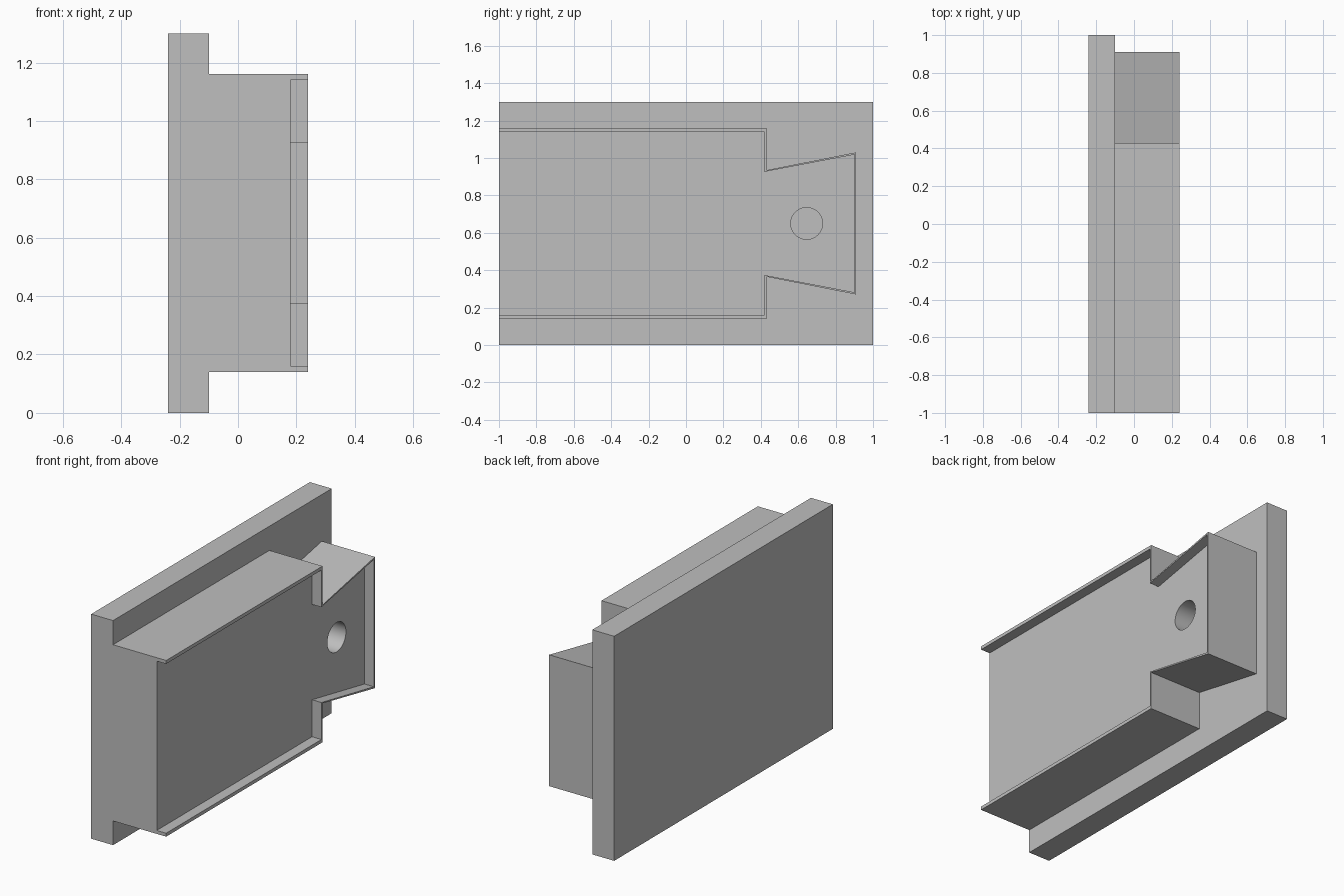
import bpy
import bmesh
from mathutils import Matrix

MID_Z = 0.65

cube = bpy.data.objects.get("Cube")
if cube:
    bpy.data.objects.remove(cube, do_unlink=True)

grey = bpy.data.materials.new("plain grey")
grey.use_nodes = True
grey.diffuse_color = (0.52, 0.52, 0.52, 1)
grey.node_tree.nodes["Principled BSDF"].inputs["Base Color"].default_value = grey.diffuse_color


def add_object(name, bm):
    bmesh.ops.recalc_face_normals(bm, faces=bm.faces)
    mesh = bpy.data.meshes.new(name)
    bm.to_mesh(mesh)
    bm.free()
    mesh.materials.append(grey)
    obj = bpy.data.objects.new(name, mesh)
    bpy.context.collection.objects.link(obj)
    return obj


def extrude_profile(name, half, x0, x1):
    """Mirror (y, half height) points about the middle and extrude along x."""
    outline = half + [(y, -h) for y, h in reversed(half)]
    bm = bmesh.new()
    face = bm.faces.new([bm.verts.new((x0, y, MID_Z + h)) for y, h in outline])
    moved = bmesh.ops.extrude_face_region(bm, geom=[face])["geom"]
    verts = [v for v in moved if isinstance(v, bmesh.types.BMVert)]
    bmesh.ops.translate(bm, verts=verts, vec=(x1 - x0, 0, 0))
    return add_object(name, bm)


def combine(target, tool, operation):
    mod = target.modifiers.new(tool.name, "BOOLEAN")
    mod.operation = operation
    mod.solver = "EXACT"
    mod.object = tool
    bpy.context.view_layer.objects.active = target
    bpy.ops.object.modifier_apply(modifier=mod.name)
    bpy.data.objects.remove(tool, do_unlink=True)


# Back plate with the raised dovetail block
block = extrude_profile("dovetail_block", [(-1, 0.65), (1, 0.65)], -0.24, -0.10)
raised = extrude_profile(
    "raised_body", [(-1, 0.51), (0.43, 0.51), (0.43, 0.285), (0.91, 0.38)], -0.15, 0.24)
combine(block, raised, "UNION")

# Shallow pocket, open at the front end, leaving a thin rim
pocket = extrude_profile(
    "pocket_cutter", [(-1.1, 0.49), (0.42, 0.49), (0.42, 0.276), (0.9, 0.368)], 0.18, 0.3)
combine(block, pocket, "DIFFERENCE")

# Round blind hole in the dovetail
bm = bmesh.new()
bmesh.ops.create_cone(
    bm, cap_ends=True, segments=48, radius1=0.085, radius2=0.085, depth=0.4,
    matrix=Matrix.Translation((0.1, 0.645, MID_Z)) @ Matrix.Rotation(1.5707963, 4, "Y"))
combine(block, add_object("hole_cutter", bm), "DIFFERENCE")

# Smooth hole wall, crisp edges elsewhere
bpy.ops.object.select_all(action="DESELECT")
block.select_set(True)
bpy.context.view_layer.objects.active = block
bpy.ops.object.shade_smooth_by_angle(angle=0.2)
